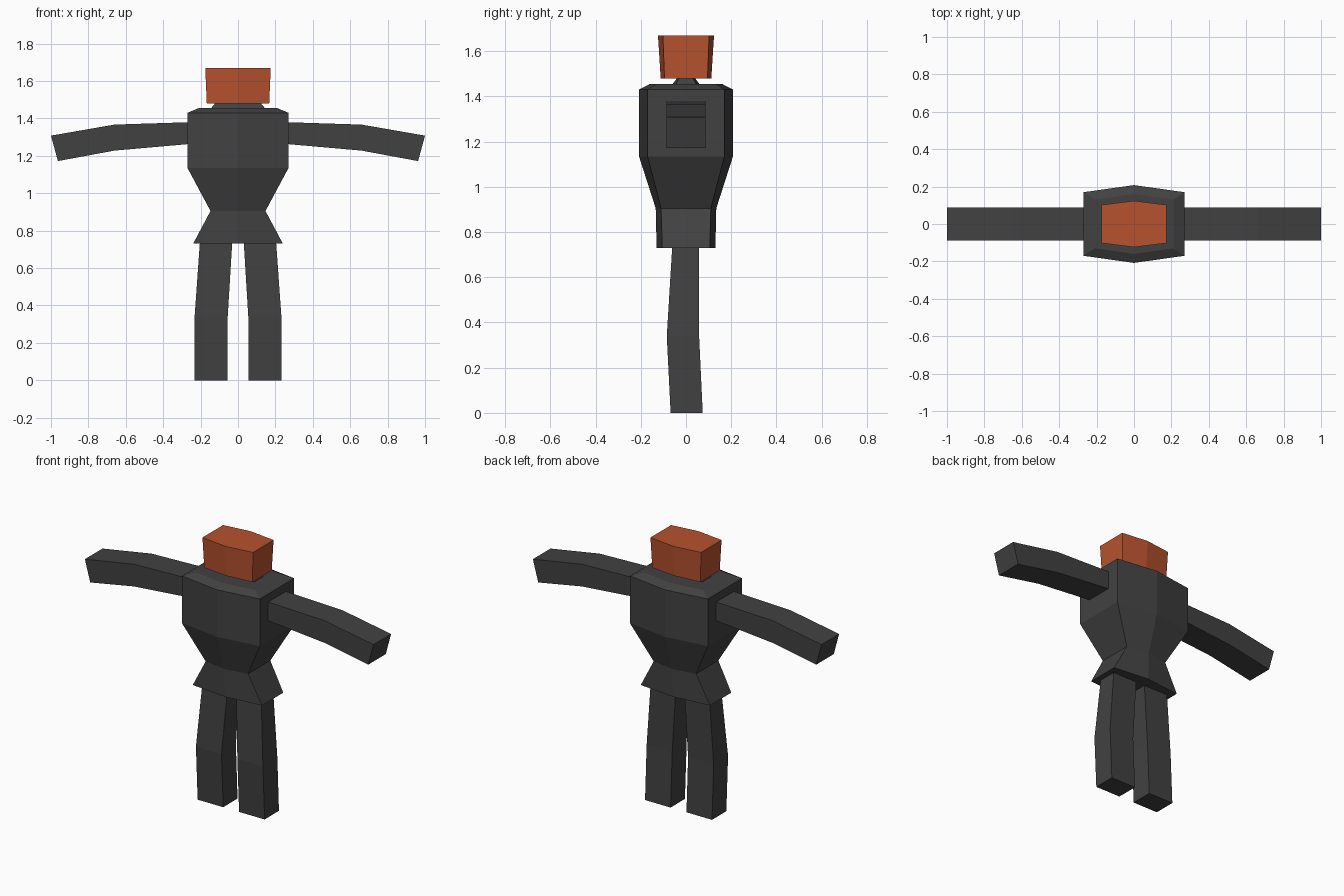
import bpy

if "Cube" in bpy.data.objects:
    bpy.data.objects.remove(bpy.data.objects["Cube"])


def material(name, rgb):
    m = bpy.data.materials.new(name)
    m.diffuse_color = (*rgb, 1)
    m.use_nodes = True
    m.node_tree.nodes["Principled BSDF"].inputs["Base Color"].default_value = m.diffuse_color
    return m


GREY = material("charcoal", (0.053, 0.053, 0.053))
ORANGE = material("orange", (0.47, 0.085, 0.028))


def loft(name, rings, mat):
    """Skin a stack of equal-length rings and cap both ends."""
    n = len(rings[0])
    verts = [v for r in rings for v in r]
    faces = [tuple(range(n))[::-1],
             tuple(range((len(rings) - 1) * n, len(rings) * n))]
    for k in range(len(rings) - 1):
        for i in range(n):
            j = (i + 1) % n
            faces.append((k * n + i, k * n + j, (k + 1) * n + j, (k + 1) * n + i))
    mesh = bpy.data.meshes.new(name)
    mesh.from_pydata(verts, [], faces)
    mesh.materials.append(mat)
    ob = bpy.data.objects.new(name, mesh)
    bpy.context.collection.objects.link(ob)
    return ob


def hexagon(z, w, corner, mid):
    """Six-sided section, pointed at front and back."""
    return [(-w, -corner, z), (0, -mid, z), (w, -corner, z),
            (w, corner, z), (0, mid, z), (-w, corner, z)]


# Body: flared skirt, narrow waist, broad chest, bevelled shoulders
loft("torso", [hexagon(0.73, 0.24, 0.105, 0.13), hexagon(0.905, 0.147, 0.11, 0.134),
               hexagon(1.135, 0.27, 0.17, 0.208), hexagon(1.43, 0.27, 0.17, 0.208),
               hexagon(1.455, 0.21, 0.13, 0.16)], GREY)
loft("neck", [hexagon(1.45, 0.148, 0.048, 0.063), hexagon(1.49, 0.115, 0.025, 0.033)], GREY)
loft("head", [hexagon(1.48, 0.167, 0.095, 0.112), hexagon(1.67, 0.175, 0.102, 0.124)], ORANGE)

# Arms: (top x, top z, bottom x, bottom z) from shoulder to hand
ARM = [(0.25, 1.38, 0.25, 1.264), (0.66, 1.367, 0.66, 1.228), (1.0, 1.308, 0.963, 1.172)]
# Legs: (z, inner x, outer x, front y, back y) from foot to hip
LEG = [(0.0, 0.055, 0.232, -0.068, 0.074), (0.34, 0.055, 0.232, -0.085, 0.058),
       (0.75, 0.03, 0.203, -0.06, 0.058)]

for side, s in (("left", -1), ("right", 1)):
    arm = [[(s * xb, -0.087, zb), (s * xb, 0.087, zb), (s * xt, 0.087, zt), (s * xt, -0.087, zt)]
           for xt, zt, xb, zb in ARM]
    leg = [[(s * a, f, z), (s * b, f, z), (s * b, k, z), (s * a, k, z)] for z, a, b, f, k in LEG]
    for part, rings in (("arm", arm), ("leg", leg)):
        if s < 0:  # keep normals outward on the mirrored side
            rings = [r[::-1] for r in rings]
        loft(f"{side}_{part}", rings, GREY)
